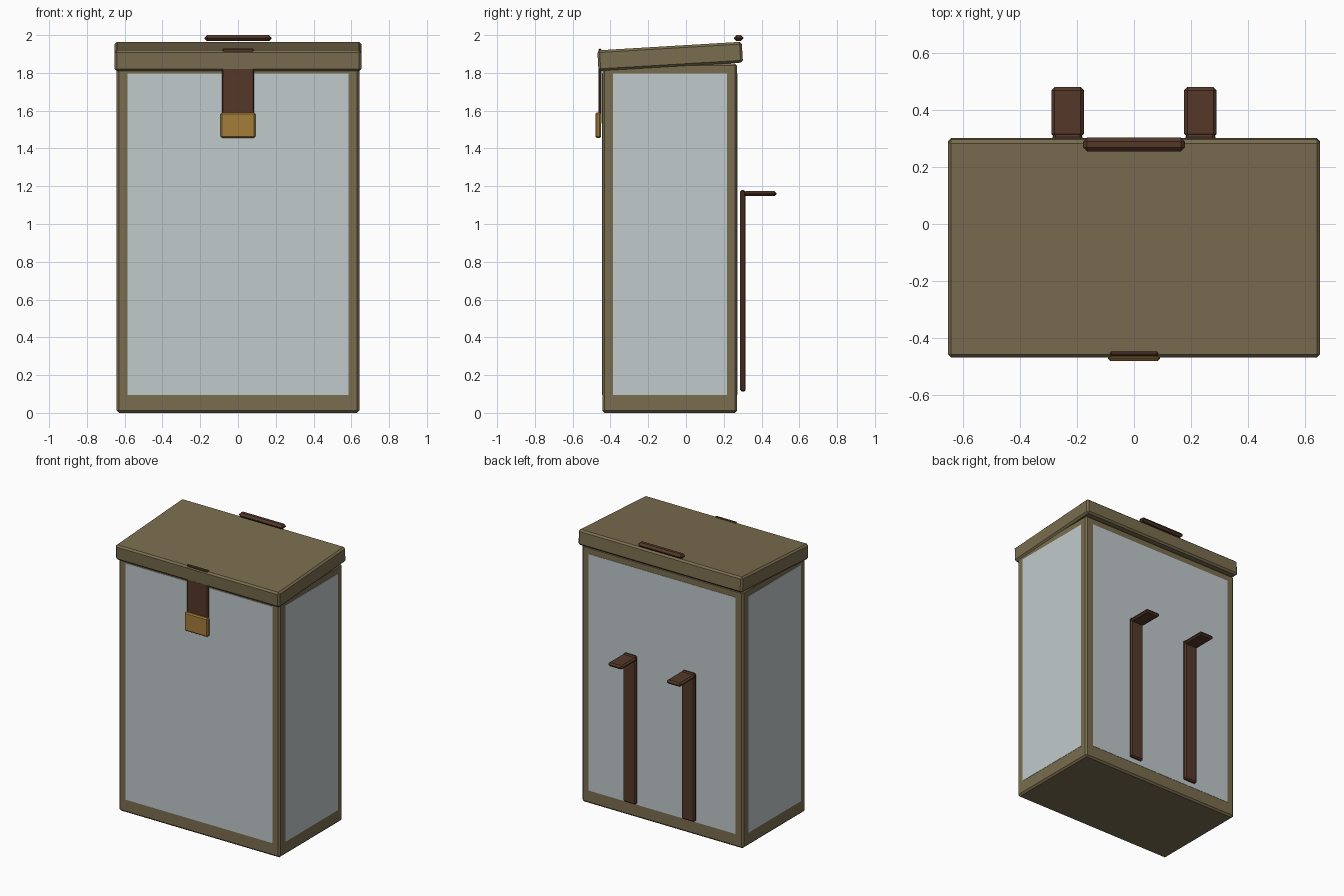
import bpy, math

if "Cube" in bpy.data.objects:
    bpy.data.objects.remove(bpy.data.objects["Cube"])


def material(name, rgb):
    m = bpy.data.materials.new(name)
    m.diffuse_color = (*rgb, 1)
    m.use_nodes = True
    m.node_tree.nodes["Principled BSDF"].inputs["Base Color"].default_value = m.diffuse_color
    return m


OLIVE = material("olive_canvas", (0.195, 0.153, 0.078))
PANEL = material("pale_panel", (0.53, 0.59, 0.60))
LEATHER = material("dark_leather", (0.089, 0.040, 0.022))
BRASS = material("brass", (0.376, 0.205, 0.042))


def box(name, x, y, z, mat, bevel=0.0, tilt=0.0):
    """Chamfered box from (min, max) ranges, optionally tilted about x."""
    ranges = (x, y, z)
    bpy.ops.mesh.primitive_cube_add(size=1, location=[(a + b) / 2 for a, b in ranges])
    ob = bpy.context.object
    ob.name = name
    ob.scale = [b - a for a, b in ranges]
    bpy.ops.object.transform_apply(location=False, rotation=False, scale=True)
    ob.rotation_euler.x = tilt
    ob.data.materials.append(mat)
    if bevel:
        mod = ob.modifiers.new("edge_chamfer", 'BEVEL')
        mod.width = bevel
        mod.segments = 1
    return ob


# Body and tilted lid
box("body", (-0.642, 0.642), (-0.443, 0.271), (0, 1.85), OLIVE, 0.012)
box("lid", (-0.653, 0.653), (-0.467, 0.299), (1.832, 1.942), OLIVE, 0.012, math.radians(3.4))

# Pale panels, nearly flush with the body
p = 0.002
box("front_panel", (-0.585, 0.585), (-0.443 - p, -0.435), (0.095, 1.797), PANEL)
box("back_panel", (-0.585, 0.585), (0.263, 0.271 + p), (0.095, 1.797), PANEL)
for side, s in (("left", -1), ("right", 1)):
    xs = sorted((s * 0.634, s * (0.642 + p)))
    box(side + "_panel", xs, (-0.386, 0.217), (0.095, 1.797), PANEL)

# Carry handle on the lid
box("lid_handle", (-0.178, 0.178), (0.254, 0.304), (1.968, 2.0), LEATHER, 0.014)

# Front closure strap and buckle
box("closure_strap", (-0.084, 0.084), (-0.463, -0.447), (1.53, 1.928), LEATHER, 0.005)
box("buckle", (-0.092, 0.092), (-0.48, -0.45), (1.455, 1.59), BRASS, 0.008)

# Shoulder straps: vertical band and a tab sticking out on top
for side, s in (("left", -1), ("right", 1)):
    cx = s * 0.233
    box(side + "_shoulder_strap", (cx - 0.052, cx + 0.052), (0.287, 0.315),
        (0.112, 1.18), LEATHER, 0.009)
    box(side + "_strap_tab", (cx - 0.057, cx + 0.057), (0.305, 0.48),
        (1.147, 1.174), LEATHER, 0.011)
